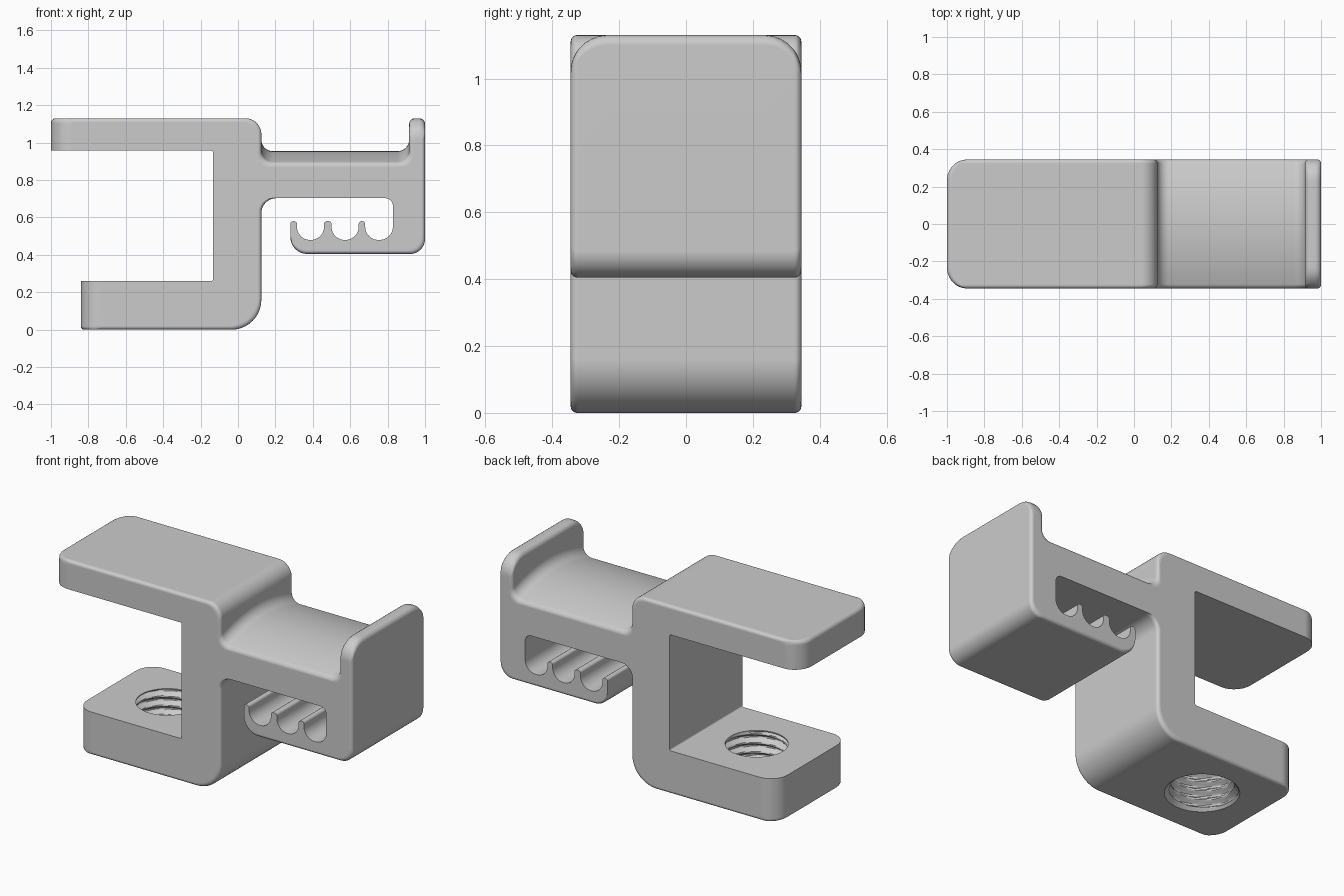
import bpy, bmesh
from math import sin, cos, pi, sqrt
from mathutils import Vector

if "Cube" in bpy.data.objects:
    bpy.data.objects.remove(bpy.data.objects["Cube"])

W = 0.345          # half width in y
EDGE = 0.02        # soft outer edge radius
TIP = 0.11         # rounded corners of the arms and the end wall


def inset(d, r):
    """How far a quarter-round of radius r pulls in at distance d from the side."""
    return 0.0 if d >= r else r - sqrt(max(0.0, r * r - (r - d) ** 2))


def rounded(corners):
    """Round each right-angled corner (x, z, radius) of a closed profile."""
    pts, n = [], len(corners)
    for i, (x, z, r) in enumerate(corners):
        p = Vector((x, z))
        if r == 0:
            pts.append(p)
            continue
        u = (Vector(corners[i - 1][:2]) - p).normalized()
        v = (Vector(corners[(i + 1) % n][:2]) - p).normalized()
        c = p + (u + v) * r
        steps = 4 if r < 0.035 else 10
        for k in range(steps + 1):
            t = pi / 2 * k / steps
            pts.append(c - v * r * cos(t) - u * r * sin(t))
    return pts


def section(y):
    """Clamp profile at depth y: arched saddle, rounded tips, soft edges."""
    d = W - abs(y)
    e, tip = inset(d, EDGE), inset(d, TIP)
    saddle = 0.955 - 0.065 * (y / W) ** 2 - e
    wall = 1.13 - tip
    wr = 0.03 - 0.5 * e
    c = [(-1 + tip, 0.957, 0), (-1 + tip, 1.13 - e, 0.025),        # top arm
         (0.125 - e, 1.13 - e, 0.085), (0.125 - e, saddle, 0.06),  # saddle
         (0.915 + e, saddle, 0.06),
         (0.915 + e, wall, wr), (1 - e, wall, wr),                 # end wall
         (1 - e, 0.405 + e, 0.08), (0.28, 0.405 + e, 0.09)]
    # three round cable grooves with ribs between them
    c.append((0.28, 0.58, 0.015))
    for a, b in ((0.315, 0.46), (0.5, 0.645), (0.68, 0.828)):
        if a > 0.32:
            c.append((a - 0.04 if a < 0.6 else a - 0.035, 0.58, 0.015))
        c += [(a, 0.58, 0.015), (a, 0.48, 0.07), (b, 0.48, 0.07)]
    # slot ceiling, stem and lower arm
    c += [(0.828, 0.703, 0.04), (0.125 - e, 0.703, 0.08), (0.125 - e, e, 0.16),
          (-0.84 + tip, e, 0.018), (-0.84 + tip, 0.26, 0),
          (-0.133, 0.26, 0.01), (-0.133, 0.957, 0.01)]
    return rounded(c)


def make_object(name, bm):
    bmesh.ops.recalc_face_normals(bm, faces=bm.faces)
    mesh = bpy.data.meshes.new(name)
    bm.to_mesh(mesh)
    bm.free()
    ob = bpy.data.objects.new(name, mesh)
    bpy.context.collection.objects.link(ob)
    return ob


def loft(name, rings):
    """Skin closed rings of equal length and cap both ends."""
    bm = bmesh.new()
    vs = [[bm.verts.new(p) for p in ring] for ring in rings]
    n = len(vs[0])
    for a, b in zip(vs, vs[1:]):
        for i in range(n):
            j = (i + 1) % n
            bm.faces.new((a[i], a[j], b[j], b[i]))
    bm.faces.new(vs[0])
    bm.faces.new(vs[-1])
    return make_object(name, bm)


# Body: sections packed near the sides where the rounding happens
dist = {round(r * (1 - cos(pi / 2 * k / 7)), 5)
        for r in (EDGE, TIP) for k in range(8)}
half = sorted(W - d for d in dist) + []
half = [W * k / 10 for k in range(1, 7)] + half
ys = [-y for y in reversed(half)] + [0.0] + half
body = loft("clamp_body", [[(p.x, y, p.y) for p in section(y)] for y in ys])

# Threaded screw hole, cut by a helical plug
PITCH, SEG = 0.055, 48


def thread_radius(z, turn):
    if z > 0.25:
        return 0.172
    wave = abs(((z / PITCH - turn) % 1.0) * 2 - 1)
    groove = min(1.0, max(0.0, wave * 1.6 - 0.3))
    return max(0.17 + 0.028 * groove, 0.2 - max(z, -0.01))


rings = []
for k in range(61):
    z = -0.0213 + 0.005 * k
    ring = []
    for s in range(SEG):
        r = thread_radius(z, s / SEG)
        a = 2 * pi * s / SEG
        ring.append((-0.47 + r * cos(a), r * sin(a), z))
    rings.append(ring)
plug = loft("thread_cutter", rings)
plug.hide_render = True

cut = body.modifiers.new("screw_hole", 'BOOLEAN')
cut.operation = 'DIFFERENCE'
cut.solver = 'EXACT'
cut.object = plug
bpy.context.view_layer.objects.active = body
body.select_set(True)
plug.select_set(False)
bpy.ops.object.modifier_apply(modifier=cut.name)
bpy.data.objects.remove(plug)

# Smooth fillets, crisp flat faces
bpy.ops.object.shade_smooth_by_angle(angle=0.6)
wn = body.modifiers.new("flat_faces", 'WEIGHTED_NORMAL')
wn.keep_sharp = True
